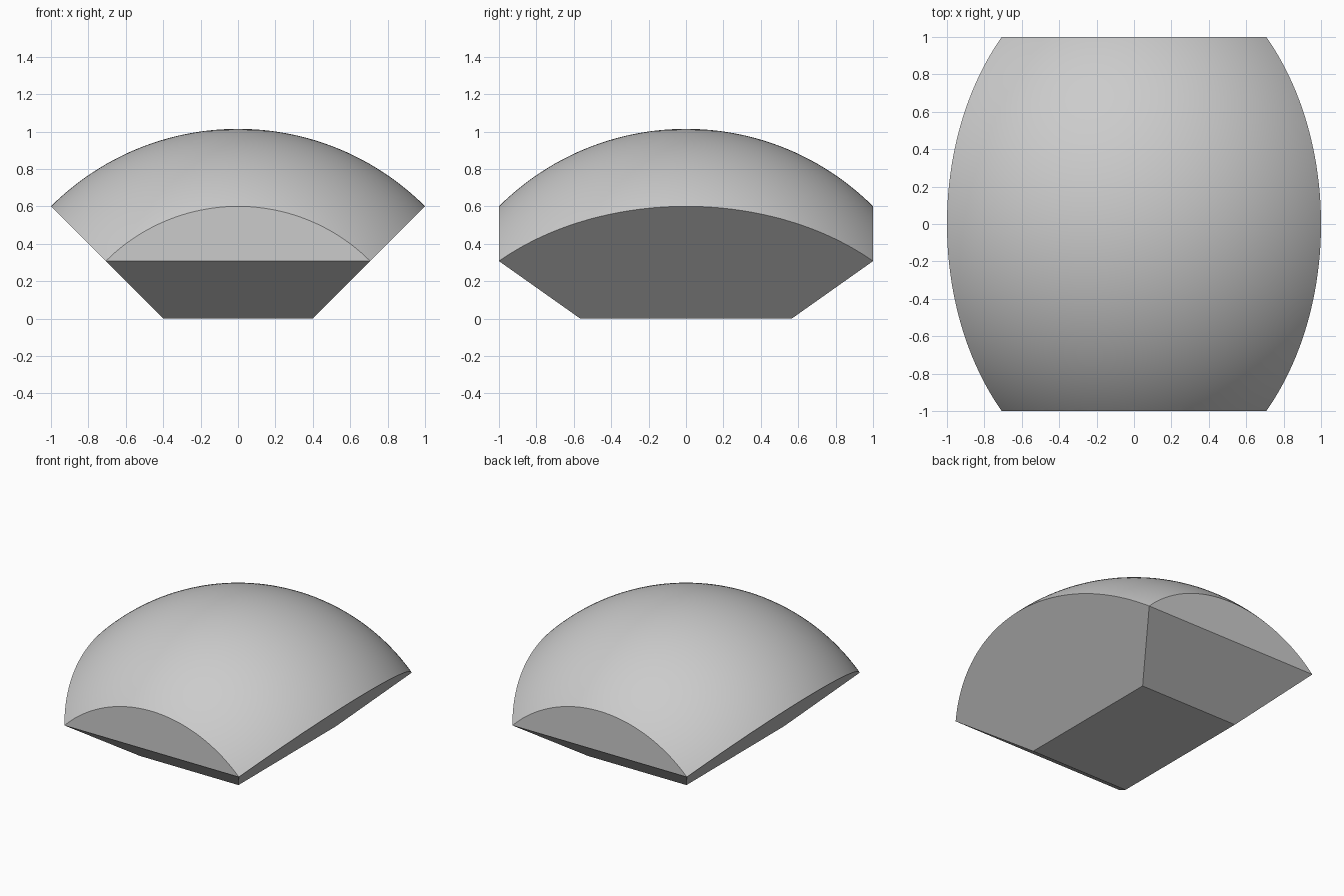
import bpy
import bmesh
import math
from mathutils import Vector

cube = bpy.data.objects.get("Cube")
if cube:
    bpy.data.objects.remove(cube, do_unlink=True)

# Single plain grey
GREY = (0.6, 0.6, 0.6, 1.0)
grey = bpy.data.materials.new("plain grey")
grey.use_nodes = True
grey.diffuse_color = GREY
grey.node_tree.nodes["Principled BSDF"].inputs["Base Color"].default_value = GREY

# Sphere whose centre lies below the floor; every sloped side aims at that centre
APEX = Vector((0, 0, -0.4))
RADIUS = math.sqrt(2)
SLOPE = math.sqrt(0.5)

bm = bmesh.new()
bmesh.ops.create_uvsphere(bm, u_segments=192, v_segments=96, radius=RADIUS)
bmesh.ops.translate(bm, verts=bm.verts, vec=APEX)


def slice_flat(point, normal):
    """Remove everything on the normal side of a plane and cap the cut."""
    geom = bm.verts[:] + bm.edges[:] + bm.faces[:]
    bmesh.ops.bisect_plane(bm, geom=geom, dist=1e-5, plane_co=point,
                           plane_no=Vector(normal).normalized(), clear_outer=True)
    rim = [e for e in bm.edges if e.is_boundary]
    bmesh.ops.holes_fill(bm, edges=rim, sides=0)


# Flat base, sloped left/right sides, sloped and upright front/back faces
slice_flat((0, 0, 0), (0, 0, -1))
for side in (-1, 1):
    slice_flat(APEX, (side, 0, -1))
    slice_flat(APEX, (0, side * SLOPE, -1))
    slice_flat((0, side, 0), (0, side, 0))

bmesh.ops.remove_doubles(bm, verts=bm.verts, dist=1e-4)
bmesh.ops.recalc_face_normals(bm, faces=bm.faces)

mesh = bpy.data.meshes.new("domed_block")
bm.to_mesh(mesh)
bm.free()
mesh.materials.append(grey)
block = bpy.data.objects.new("domed_block", mesh)
bpy.context.collection.objects.link(block)

# Smooth dome, crisp flat sides
bpy.ops.object.select_all(action="DESELECT")
block.select_set(True)
bpy.context.view_layer.objects.active = block
bpy.ops.object.shade_smooth_by_angle(angle=math.radians(30))
